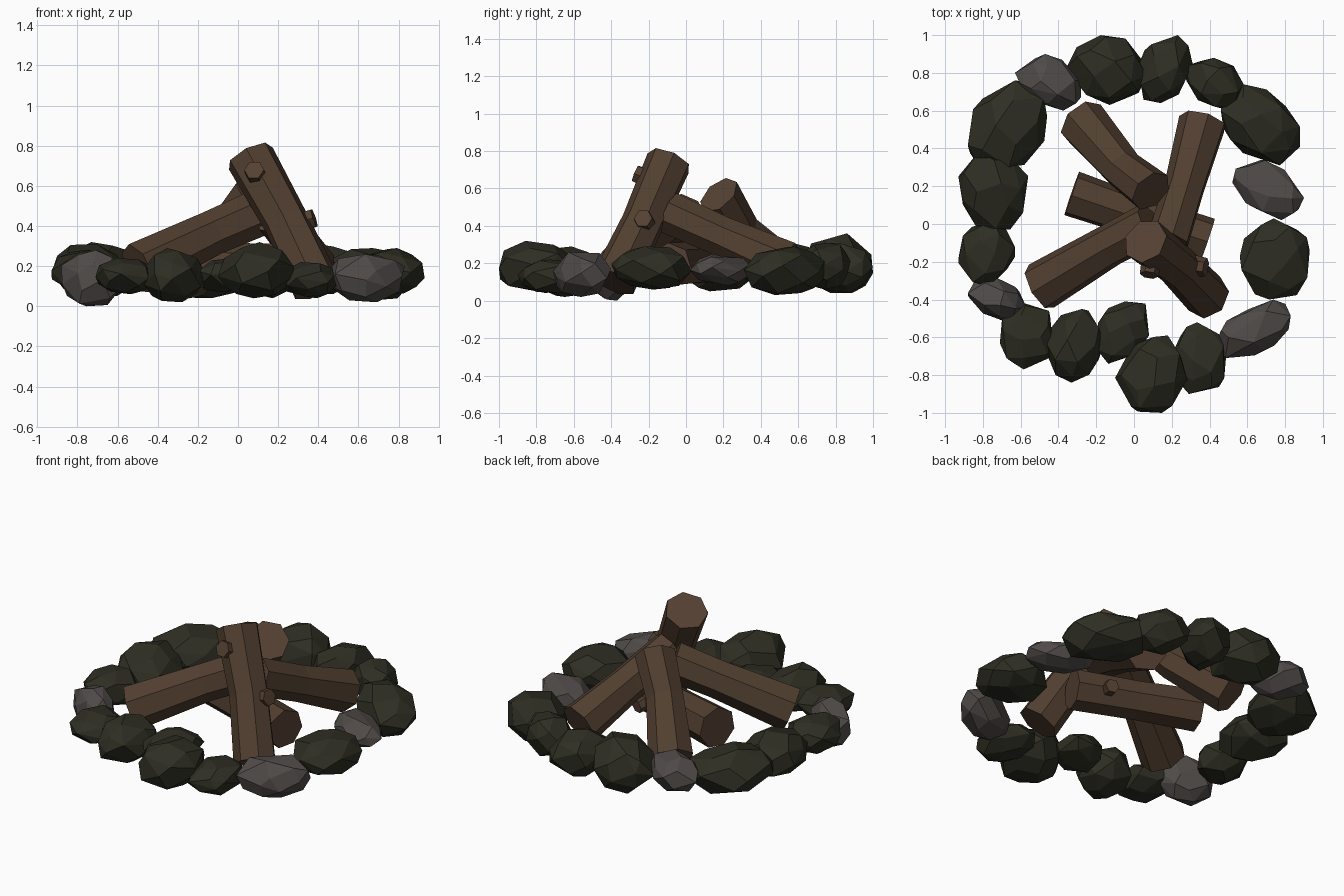
import bpy, bmesh, math, random
from mathutils import Vector

if "Cube" in bpy.data.objects:
    bpy.data.objects.remove(bpy.data.objects["Cube"])

random.seed(11)


def material(name, rgb):
    m = bpy.data.materials.new(name)
    m.diffuse_color = (*rgb, 1)
    m.use_nodes = True
    m.node_tree.nodes["Principled BSDF"].inputs["Base Color"].default_value = m.diffuse_color
    return m


MOSS = material("dark_stone", (0.027, 0.027, 0.017))
GREY = material("grey_stone", (0.080, 0.070, 0.066))
BARK = material("bark_brown", (0.082, 0.049, 0.029))
CUT = material("cut_wood_brown", (0.090, 0.052, 0.032))


def finish(bm, name, mats):
    bmesh.ops.recalc_face_normals(bm, faces=bm.faces)
    me = bpy.data.meshes.new(name)
    bm.to_mesh(me)
    bm.free()
    ob = bpy.data.objects.new(name, me)
    for m in mats:
        me.materials.append(m)
    bpy.context.collection.objects.link(ob)
    return ob


def stone(name, x0, x1, y0, y1, z0, z1, skew, mat):
    """Faceted boulder: hull of jittered sphere points fitted to a box."""
    n, turn = 26, random.uniform(0, 6.28)
    pts = []
    for i in range(n):
        z = 1 - 2 * (i + 0.5) / n
        a = i * 2.39996 + turn + random.uniform(-0.25, 0.25)
        r = math.sqrt(1 - z * z)
        p = Vector((r * math.cos(a), r * math.sin(a), z)) * random.uniform(0.93, 1.07)
        p.y += skew * p.x
        p.x += skew * p.y * 0.5
        pts.append(p)
    for k, (a, b) in enumerate(((x0, x1), (y0, y1), (z0, z1))):
        lo, hi = min(p[k] for p in pts), max(p[k] for p in pts)
        for p in pts:
            p[k] = a + (p[k] - lo) / (hi - lo) * (b - a)
    bm = bmesh.new()
    for p in pts:
        bm.verts.new(p)
    bmesh.ops.convex_hull(bm, input=bm.verts[:])
    bmesh.ops.dissolve_limit(bm, angle_limit=math.radians(14),
                             verts=bm.verts[:], edges=bm.edges[:])
    finish(bm, name, [mat])


def log(name, path, radii, sides=7, turn=0.0):
    """Flat-sided timber swept along a slightly bent path."""
    path = [Vector(p) for p in path]
    axis = (path[-1] - path[0]).normalized()
    u = axis.cross(Vector((0.0, 0.0, 1.0)))
    if u.length < 0.01:
        u = Vector((1, 0, 0))
    u.normalize()
    v = axis.cross(u)
    bm = bmesh.new()
    rings = []
    for p, r in zip(path, radii):
        rings.append([bm.verts.new(p + (u * math.cos(t) + v * math.sin(t)) * r)
                      for t in (turn + 2 * math.pi * i / sides for i in range(sides))])
    for a, b in zip(rings, rings[1:]):
        for i in range(sides):
            j = (i + 1) % sides
            bm.faces.new((a[i], a[j], b[j], b[i]))
    for ring in (rings[0], rings[-1]):
        bm.faces.new(ring).material_index = 1
    finish(bm, name, [BARK, CUT])


# Ring of stones: x range, y range, z range, skew, grey or not
STONES = [
    (-.88, -.46, .30, .76, .05, .32, .15, 0),
    (-.63, -.28, .60, .90, .08, .30, -.15, 1),
    (-.36, .07, .63, 1.0, .04, .36, -.1, 0),
    (.02, .31, .64, 1.0, .04, .31, .15, 0),
    (.27, .58, .61, .88, .06, .31, -.2, 0),
    (.46, .88, .31, .74, .03, .29, -.25, 0),
    (.52, .90, .02, .34, .08, .25, -.25, 1),
    (.56, .93, -.40, .03, .06, .29, 0, 0),
    (.44, .83, -.71, -.40, .02, .26, .3, 1),
    (.20, .49, -.90, -.52, .04, .22, 0, 0),
    (-.10, .28, -1.0, -.59, .04, .32, .05, 0),
    (-.20, .08, -.74, -.41, .07, .24, .15, 0),
    (-.47, -.16, -.84, -.45, .02, .29, .1, 0),
    (-.71, -.43, -.77, -.41, .06, .24, 0, 0),
    (-.88, -.57, -.52, -.28, .00, .28, -.2, 1),
    (-.93, -.63, -.33, .02, .06, .28, .05, 0),
    (-.93, -.56, -.03, .38, .05, .31, -.05, 0),
]
for i, s in enumerate(STONES):
    stone(f"ring_stone_{i + 1}", *s[:7], GREY if s[7] else MOSS)

# Stacked logs, listed from the foot to the top
log("tall_log", [(.39, -.385, .10), (.24, -.23, .42), (.06, -.09, .745)],
    (.125, .115, .125), turn=.2)
log("left_log", [(-.50, -.335, .185), (-.14, -.12, .36), (.09, .0, .46)],
    (.135, .115, .12), turn=.25)
log("back_left_log", [(-.275, .54, .14), (-.06, .29, .37), (.09, .175, .565)],
    (.135, .11, .12), turn=.4)
log("back_right_log", [(.365, .54, .19), (.27, .2, .34), (.18, -.09, .47)],
    (.13, .11, .115), turn=.1)
log("lying_log", [(-.33, .16, .21), (.02, .04, .20), (.39, -.085, .19)],
    (.125, .115, .12), turn=.3)

# Cut branch stubs
log("front_stub", [(.10, -.15, .63), (.08, -.27, .68)], (.055, .05), 6)
log("side_stub", [(.26, -.21, .40), (.38, -.23, .44)], (.06, .05), 6)
log("low_stub", [(.22, -.02, .19), (.26, .12, .17)], (.05, .042), 6)
